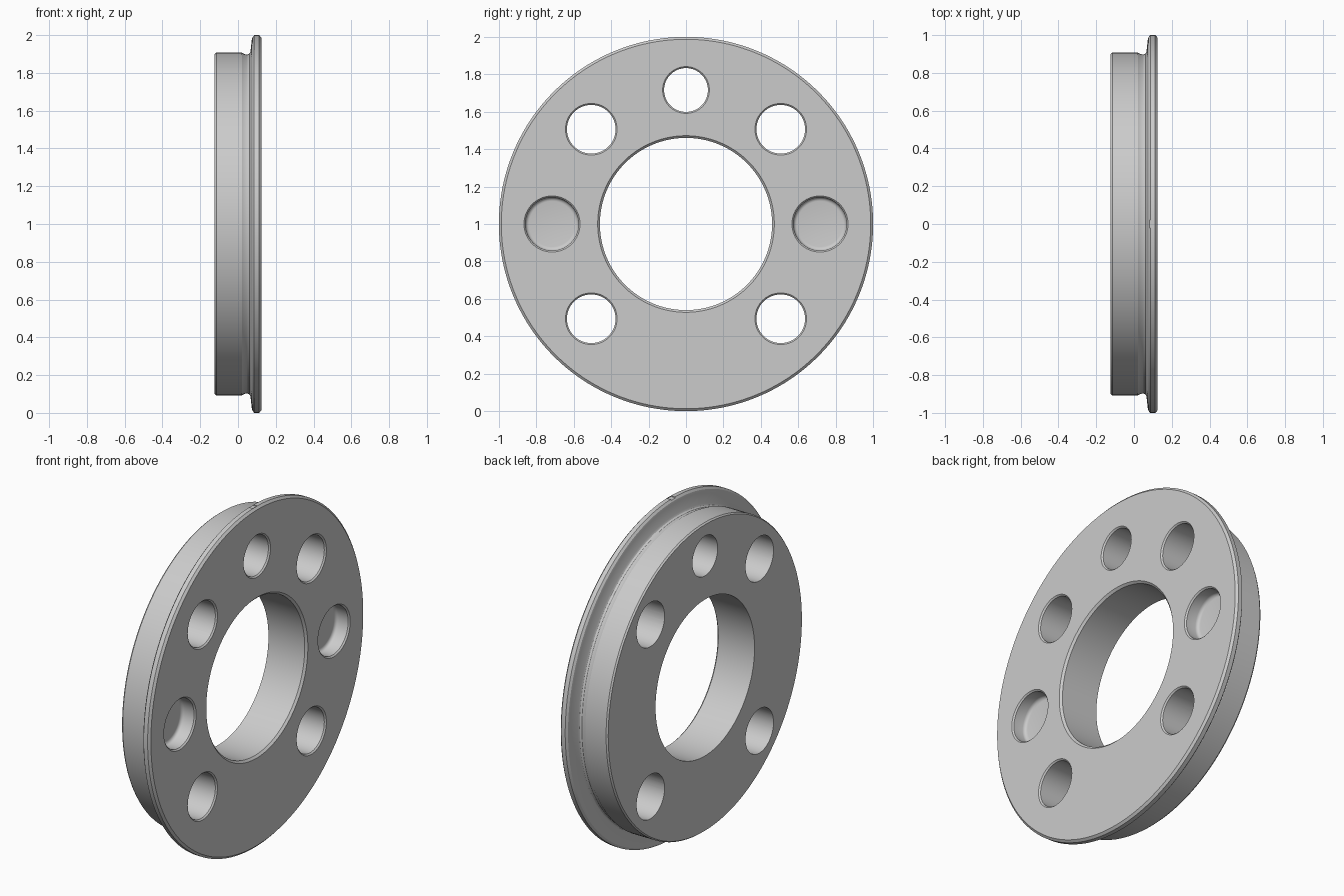
import bpy, bmesh, math
from mathutils import Vector

if "Cube" in bpy.data.objects:
    bpy.data.objects.remove(bpy.data.objects["Cube"], do_unlink=True)

grey = bpy.data.materials.new("plain grey")
grey.use_nodes = True
colour = (0.6, 0.6, 0.6, 1)
grey.diffuse_color = colour
grey.node_tree.nodes["Principled BSDF"].inputs["Base Color"].default_value = colour

FRONT, BACK = 0.124, -0.124
PITCH = 0.716


def lathe(name, profile, centre, sides, closed=False):
    """Spin (x, radius) points about the x axis through centre."""
    bm = bmesh.new()
    verts = [bm.verts.new((x, 0, r)) for x, r in profile]
    pairs = list(zip(verts, verts[1:]))
    if closed:
        pairs.append((verts[-1], verts[0]))
    edges = [bm.edges.new(p) for p in pairs]
    bmesh.ops.spin(bm, geom=verts + edges, cent=(0, 0, 0), axis=(1, 0, 0),
                   angle=math.tau, steps=sides, use_merge=True)
    bmesh.ops.remove_doubles(bm, verts=bm.verts, dist=1e-5)
    bmesh.ops.translate(bm, verts=bm.verts, vec=Vector(centre))
    bmesh.ops.recalc_face_normals(bm, faces=bm.faces)
    mesh = bpy.data.meshes.new(name)
    bm.to_mesh(mesh)
    bm.free()
    mesh.materials.append(grey)
    obj = bpy.data.objects.new(name, mesh)
    bpy.context.collection.objects.link(obj)
    return obj


def around(degrees):
    a = math.radians(degrees)
    return (0, PITCH * math.cos(a), 1 + PITCH * math.sin(a))


# Ring body with a relief groove, thin flange and chamfered bore
section = [(BACK, 0.46), (BACK, 0.9), (-0.115, 0.907), (0.02, 0.907),
           (0.035, 0.899), (0.05, 0.897), (0.06, 0.902), (0.066, 0.912),
           (0.073, 0.975), (0.076, 0.988), (0.086, 1.0), (0.112, 1.0),
           (FRONT, 0.987), (FRONT, 0.472), (0.112, 0.46)]
ring = lathe("flanged_ring", section, (0, 0, 1), 160, closed=True)


def through_hole(radius, degrees):
    rim = radius + 0.008
    return lathe("hole_cutter", [(-0.2, 0), (-0.2, radius), (FRONT - 0.008, radius),
                 (FRONT, rim), (0.2, rim), (0.2, 0)], around(degrees), 64)


def blind_hole(degrees):
    floor, wall, fillet = FRONT - 0.088, 0.142, 0.02
    arc = [(floor + fillet * (1 - math.cos(t)), wall - fillet * (1 - math.sin(t)))
           for t in (i * math.pi / 8 for i in range(5))]
    return lathe("pocket_cutter", [(floor, 0)] + arc + [(FRONT - 0.008, wall),
                 (FRONT, 0.15), (0.2, 0.15), (0.2, 0)], around(degrees), 64)


# Five through holes, two blind pockets
cutters = [through_hole(0.13, a) for a in (45, 135, 225, 315)]
cutters += [through_hole(0.117, 90), blind_hole(0), blind_hole(180)]

# Shallow index mark on top of the rim
bpy.ops.mesh.primitive_cube_add(size=1, location=(0.095, 0, 2.0))
mark = bpy.context.object
mark.name = "mark_cutter"
mark.scale = (0.034, 0.04, 0.01)
mark.data.materials.append(grey)
cutters.append(mark)

bpy.ops.object.select_all(action='DESELECT')
bpy.context.view_layer.objects.active = ring
ring.select_set(True)
for cutter in cutters:
    cut = ring.modifiers.new("cut", 'BOOLEAN')
    cut.operation, cut.solver, cut.object = 'DIFFERENCE', 'EXACT', cutter
    bpy.ops.object.modifier_apply(modifier=cut.name)
    bpy.data.objects.remove(cutter, do_unlink=True)

bpy.ops.object.shade_smooth_by_angle(angle=math.radians(25))
